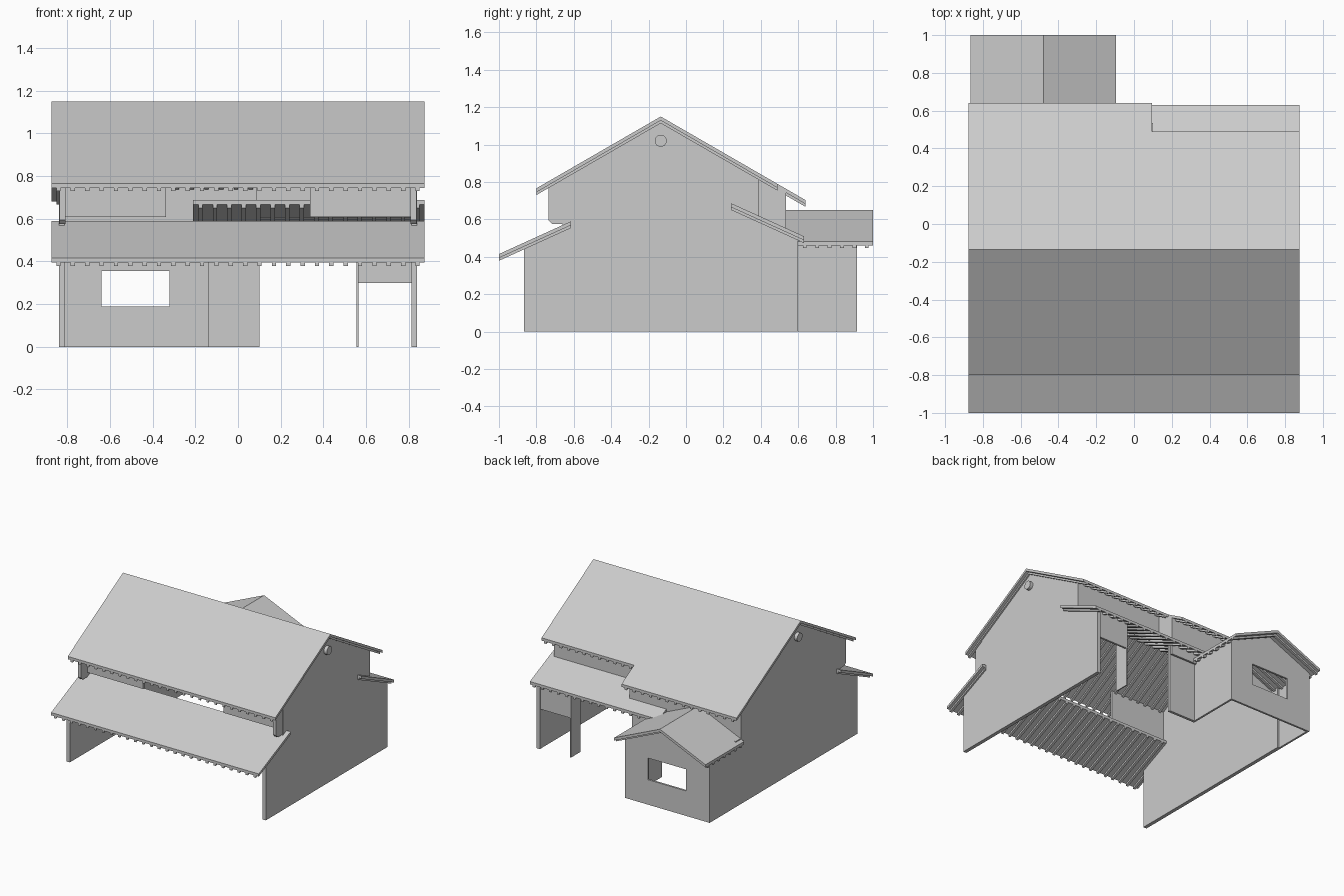
import bpy, bmesh
from mathutils import Vector

if "Cube" in bpy.data.objects:
    bpy.data.objects.remove(bpy.data.objects["Cube"])

GREY = (0.6, 0.6, 0.6, 1)
grey = bpy.data.materials.new("plain_grey")
grey.use_nodes = True
grey.diffuse_color = GREY
grey.node_tree.nodes["Principled BSDF"].inputs["Base Color"].default_value = GREY


def prism(bm, profile, a, b, axis):
    """Extrude a closed profile from a to b; profile is (y, z) for axis x, (x, z) for axis y."""
    def place(p, t):
        return (t, p[0], p[1]) if axis == "x" else (p[0], t, p[1])
    lo = [bm.verts.new(place(p, a)) for p in profile]
    hi = [bm.verts.new(place(p, b)) for p in profile]
    faces = [bm.faces.new(lo), bm.faces.new(hi)]
    for i in range(len(profile)):
        j = (i + 1) % len(profile)
        faces.append(bm.faces.new((lo[i], lo[j], hi[j], hi[i])))
    bmesh.ops.recalc_face_normals(bm, faces=faces)


def finish(name, bm):
    mesh = bpy.data.meshes.new(name)
    bm.to_mesh(mesh)
    bm.free()
    mesh.materials.append(grey)
    obj = bpy.data.objects.new(name, mesh)
    bpy.context.collection.objects.link(obj)
    return obj


def solid(name, profile, a, b, axis="x"):
    bm = bmesh.new()
    prism(bm, profile, a, b, axis)
    return finish(name, bm)


def box(name, x, y, z):
    return solid(name, [(y[0], z[0]), (y[1], z[0]), (y[1], z[1]), (y[0], z[1])], *x)


THICK, RIB = 0.021, 0.015


def roof(name, low, high, a, b, axis="x"):
    """Sloping slab given by its top edge, with a row of ribs underneath."""
    def band(top, bottom):
        return [(p[0], p[1] - top) for p in (low, high)] + \
               [(p[0], p[1] - bottom) for p in (high, low)]
    bm = bmesh.new()
    prism(bm, band(0, THICK), a, b, axis)
    count = max(2, round((b - a) / 0.067))
    step = (b - a) / count
    for i in range(count):
        mid = a + step * (i + 0.5)
        prism(bm, band(THICK - 0.002, THICK + RIB), mid - 0.01, mid + 0.01, axis)
    return finish(name, bm)


# Main roof, with the back slope cut shorter on the left half
RIDGE_Y, RIDGE_Z, SLOPE = -0.135, 1.15, 0.577


def roof_z(y):
    return RIDGE_Z - abs(y - RIDGE_Y) * SLOPE


def eave(y):
    return (y, roof_z(y))


ridge = (RIDGE_Y, RIDGE_Z)
roof("main_roof_front", eave(-0.8), ridge, -0.875, 0.875)
roof("main_roof_back_long", eave(0.64), ridge, -0.875, 0.095)
roof("main_roof_back_short", eave(0.49), ridge, 0.095, 0.875)

# Lower lean-to roofs
roof("lower_roof_front", (-1.0, 0.415), (-0.615, 0.59), -0.875, 0.875)
roof("lower_roof_back", (0.63, 0.51), (0.24, 0.687), -0.21, 0.875)


# Gable end walls
def under(y):
    return (y, roof_z(y) - THICK + 0.003)


front_side = [under(RIDGE_Y), under(-0.66), (-0.66, 0.552), (-0.865, 0.458), (-0.865, 0)]
solid("gable_wall_left", front_side + [(0.6, 0), (0.6, 0.505), (0.39, 0.6), under(0.39)],
      0.812, 0.84)
solid("gable_wall_right", front_side + [(0.6, 0), (0.6, 0.5), (0.535, 0.5), under(0.535)],
      -0.84, -0.812)

# Ridge log showing at both gables
bm = bmesh.new()
bmesh.ops.create_cone(bm, cap_ends=True, segments=24, radius1=0.032, radius2=0.032, depth=1.73)
for v in bm.verts:
    v.co = Vector((v.co.z, v.co.x + RIDGE_Y, v.co.y + 1.02))
finish("ridge_log", bm)

# Brackets and upper front wall panels on each side
for side, sign in (("left", 1), ("right", -1)):
    a, b = sorted((sign * 0.808, sign * 0.836))
    solid("front_bracket_" + side,
          [under(-0.655), under(-0.735), (-0.735, 0.595), (-0.715, 0.575), (-0.655, 0.575)], a, b)
    a, b = sorted((sign * 0.338, sign * 0.815))
    solid("upper_front_panel_" + side,
          [(-0.66, 0.608), (-0.645, 0.608), under(-0.645), under(-0.66)], a, b)

# Back walls
solid("upper_back_wall_left", [(0.375, 0.6), (0.39, 0.6), under(0.39), under(0.375)], 0.085, 0.815)
solid("upper_back_wall_right", [(0.52, 0.45), (0.535, 0.45), under(0.535), under(0.52)],
      -0.815, 0.1)
solid("back_step_wall", [(0.38, 0.6), (0.535, 0.52), under(0.535), under(0.38)], 0.085, 0.1)
box("back_wall_panel", (-0.125, 0.1), (0.49, 0.51), (0, 0.56))
box("back_beam", (0.56, 0.815), (0.575, 0.59), (0.3, 0.51))
solid("back_post", [(0.475, 0), (0.59, 0), (0.59, 0.505), (0.475, 0.555)], 0.556, 0.564)

# Back annex with its own gable roof
ANNEX_X, ANNEX_Z = -0.48, 0.65
roof("annex_roof_right", (-0.865, 0.482), (ANNEX_X, ANNEX_Z), 0.535, 1.0, "y")
roof("annex_roof_left", (-0.095, 0.482), (ANNEX_X, ANNEX_Z), 0.535, 1.0, "y")
box("annex_wall_right", (-0.84, -0.825), (0.6, 0.915), (0, 0.475))
box("annex_wall_left", (-0.14, -0.125), (0.49, 0.915), (0, 0.475))
annex_back = solid("annex_back_wall",
                   [(-0.84, 0), (-0.125, 0), (-0.125, 0.475), (ANNEX_X, 0.632), (-0.84, 0.475)],
                   0.9, 0.915, "y")

# Window opening in the annex back wall
cutter = box("window_cutter", (-0.64, -0.32), (0.85, 0.96), (0.19, 0.355))
cutter.hide_render = True
cut = annex_back.modifiers.new("window", "BOOLEAN")
cut.operation = "DIFFERENCE"
cut.object = cutter
bpy.context.view_layer.objects.active = annex_back
bpy.ops.object.modifier_apply(modifier=cut.name)
bpy.data.objects.remove(cutter)
